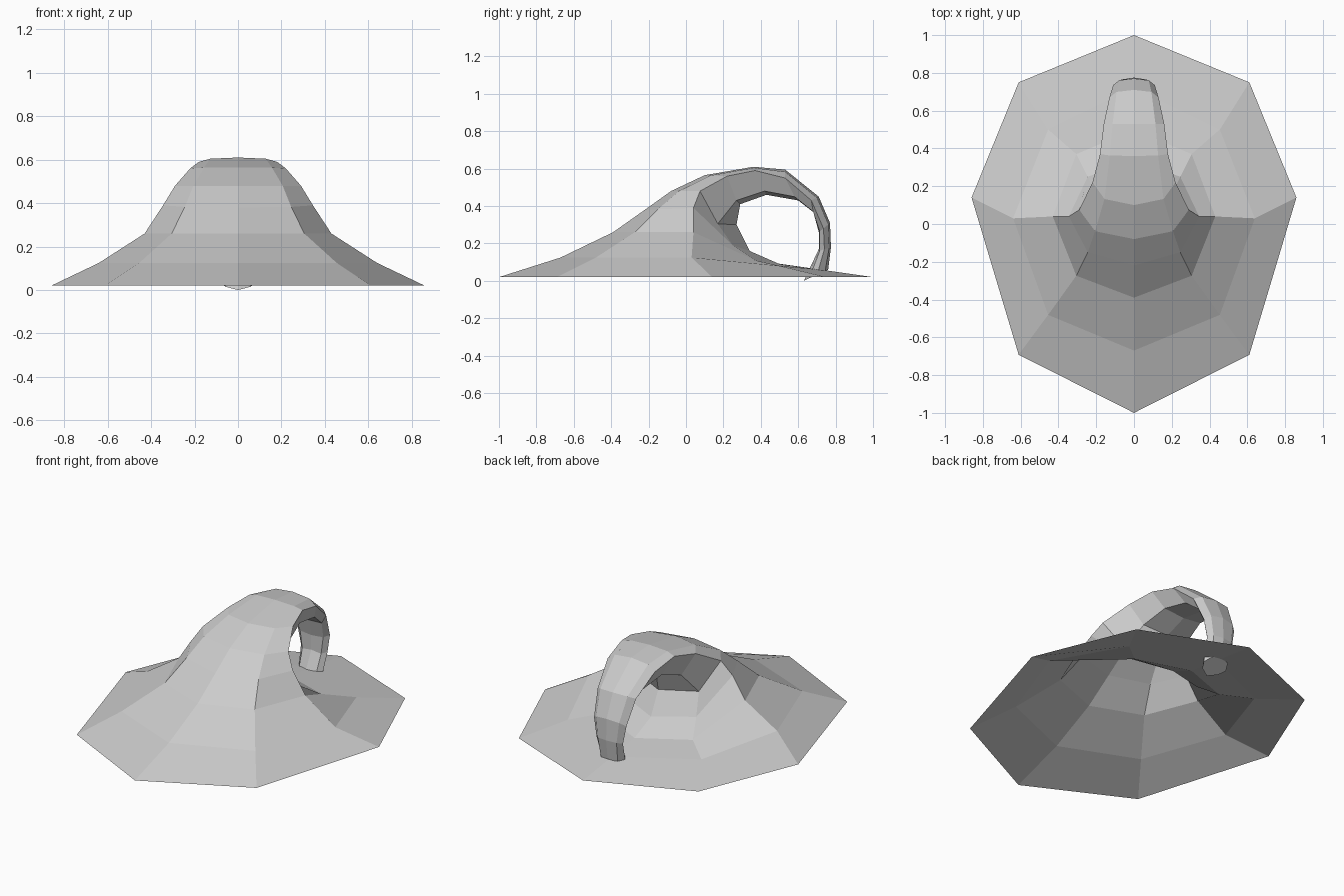
import bpy, bmesh

# Rings from the skirt up and over the curl:
# spine (y, z), side (x, y, z), back diagonal (y, z), inner centre (y, z)
rings = [
    (-1.00, .02, .86, .14, .02, .75, .02, 1.00, .02),
    (-.67, .125, .64, .03, .125, .50, .08, .72, .06),
    (-.39, .26, .43, .04, .26, .37, .11, .50, .09),
    (-.22, .38, .345, .04, .39, .25, .19, .34, .16),
    (-.08, .48, .29, .075, .48, .17, .305, .27, .30),
    (.10, .565, .22, .22, .56, .27, .43, .29, .41),
    (.36, .61, .18, .37, .59, .42, .48, .43, .46),
    (.53, .595, .16, .53, .55, .58, .45, .60, .43),
    (.71, .45, .13, .67, .43, .68, .37, .69, .36),
    (.77, .31, .11, .735, .28, .715, .265, .71, .26),
    (.775, .18, .09, .74, .17, .715, .16, .71, .17),
    (.76, .06, .08, .70, .03, .66, .015, .63, .00),
]


def section(sy, sz, x, y, z, by, bz, iy, iz):
    # Eight-sided section, mirrored across x
    d, t = x * .71, .27
    half = [(d, sy + (y - sy) * t, sz + (z - sz) * t), (x, y, z), (d, by, bz)]
    left = [(-px, py, pz) for px, py, pz in reversed(half)]
    return [(0, sy, sz)] + half + [(0, iy, iz)] + left


# Wave: open skirt lofted into a curling crest
bm = bmesh.new()
loops = [[bm.verts.new(p) for p in section(*r)] for r in rings]
for a, b in zip(loops, loops[1:]):
    for i in range(8):
        j = (i + 1) % 8
        bm.faces.new((a[i], a[j], b[j], b[i]))

# Closed tip of the curl
bm.faces.new(loops[-1])

bm.normal_update()
mesh = bpy.data.meshes.new("curling_wave")
bm.to_mesh(mesh)
bm.free()
wave = bpy.data.objects.new("curling_wave", mesh)
bpy.context.collection.objects.link(wave)
